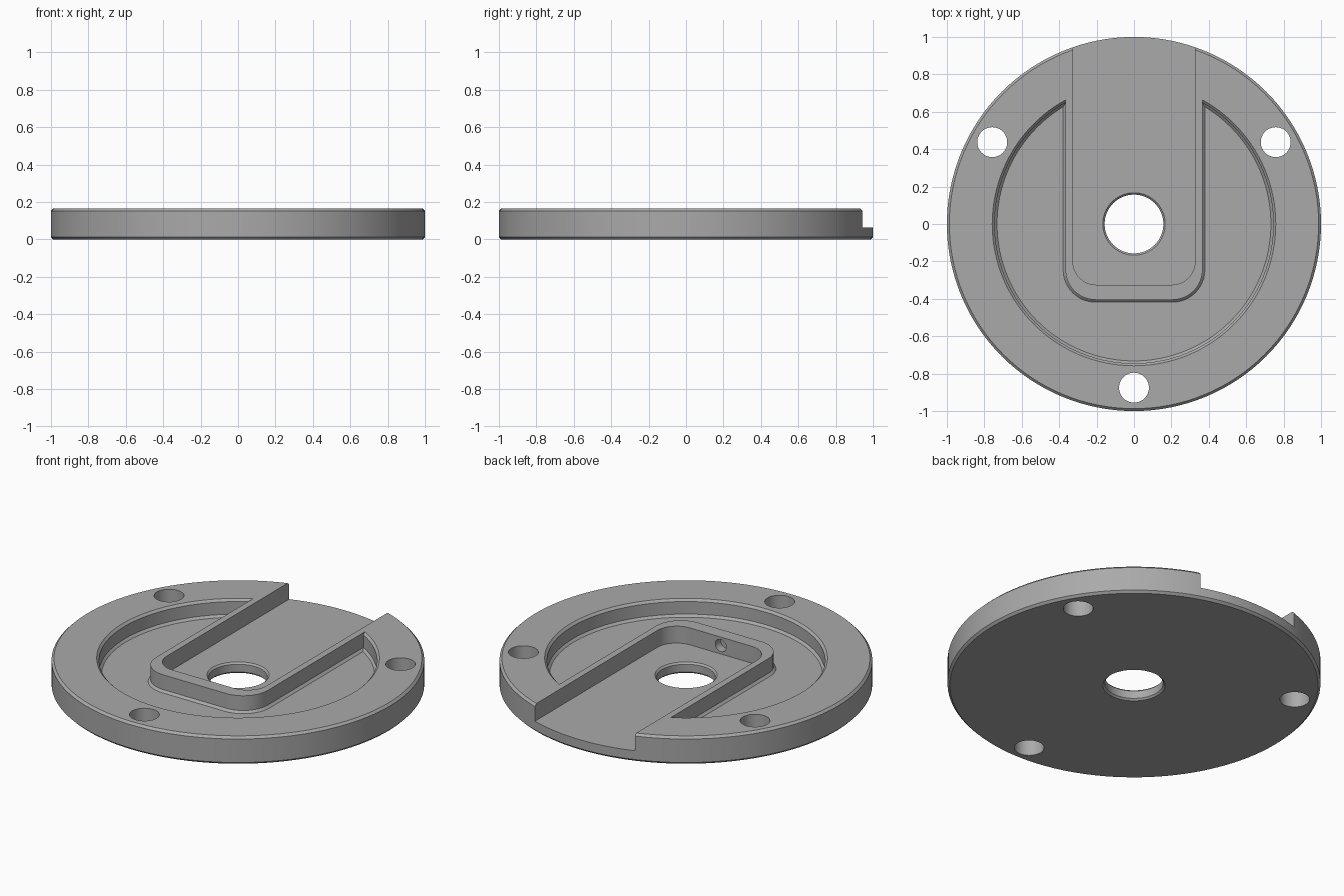
import bpy, bmesh
from math import sin, cos, pi, radians

cube = bpy.data.objects.get("Cube")
if cube:
    bpy.data.objects.remove(cube, do_unlink=True)

TOP, FLOOR, BEV = 0.165, 0.065, 0.013
SEGMENTS = 128

grey = bpy.data.materials.new("machined grey")
grey.use_nodes = True
GREY = (0.4, 0.4, 0.4, 1)
grey.diffuse_color = GREY
grey.node_tree.nodes["Principled BSDF"].inputs["Base Color"].default_value = GREY


def loft(name, rings):
    """Closed solid through a stack of equal-length point rings."""
    bm = bmesh.new()
    loops = [[bm.verts.new(p) for p in ring] for ring in rings]
    n = len(loops[0])
    for low, high in zip(loops, loops[1:]):
        for i in range(n):
            j = (i + 1) % n
            bm.faces.new((low[i], low[j], high[j], high[i]))
    bm.faces.new(loops[0][::-1])
    bm.faces.new(loops[-1])
    bmesh.ops.recalc_face_normals(bm, faces=bm.faces)
    mesh = bpy.data.meshes.new(name)
    bm.to_mesh(mesh)
    bm.free()
    mesh.materials.append(grey)
    obj = bpy.data.objects.new(name, mesh)
    bpy.context.collection.objects.link(obj)
    return obj


def turned(name, profile, x=0, y=0, segments=SEGMENTS):
    """Round solid from (radius, height) pairs."""
    angles = [2 * pi * i / segments for i in range(segments)]
    return loft(name, [[(x + r * cos(a), y + r * sin(a), z) for a in angles]
                       for r, z in profile])


def u_outline(half, front, radius, z, grow=0):
    """U shape, rounded at the front and running off the back of the disc."""
    points = [(half + grow, 1.3, z), (-half - grow, 1.3, z)]
    for side, start in ((-1, 180), (1, 270)):
        for i in range(13):
            a = radians(start + 90 * i / 12)
            points.append((side * (half - radius) + (radius + grow) * cos(a),
                           front + radius + (radius + grow) * sin(a), z))
    return points


def cut(target, cutter):
    """Subtract the cutter, bake the result and discard the cutter."""
    mod = target.modifiers.new("cut", "BOOLEAN")
    mod.operation, mod.solver, mod.object = "DIFFERENCE", "EXACT", cutter
    graph = bpy.context.evaluated_depsgraph_get()
    mesh = bpy.data.meshes.new_from_object(target.evaluated_get(graph))
    target.modifiers.remove(mod)
    target.data = mesh
    bpy.data.objects.remove(cutter, do_unlink=True)


# Disc with chamfered rims
plate = turned("base_plate", [(1 - BEV, 0), (1, BEV), (1, TOP - BEV), (1 - BEV, TOP)])

# Ring pocket, chamfered above and below, leaving the U-shaped wall standing
pocket = turned("pocket_cutter", [
    (0.745 - BEV, FLOOR), (0.745, FLOOR + BEV), (0.745, TOP - BEV),
    (0.745 + BEV, TOP), (0.745 + BEV, TOP + 0.1)])
wall = loft("wall_block", [
    u_outline(0.366, -0.405, 0.16, z, grow)
    for z, grow in ((0, BEV), (FLOOR, BEV), (FLOOR + BEV, 0), (TOP + 0.2, 0))])
cut(pocket, wall)
cut(plate, pocket)

# Open slot through the back of the rim
cut(plate, loft("slot_cutter", [u_outline(0.327, -0.325, 0.125, z)
                                for z in (FLOOR, TOP + 0.1)]))

# Centre bore with chamfered mouths
c = 0.01
cut(plate, turned("bore_cutter", [
    (0.157 + c, -0.1), (0.157 + c, 0), (0.157, c),
    (0.157, FLOOR - c), (0.157 + c, FLOOR), (0.157 + c, TOP)], segments=64))

# Three mounting holes
for angle in (30, 150, 270):
    a = radians(angle)
    cut(plate, turned("mount_cutter", [(0.08, -0.1), (0.08, 0.3)],
                      0.875 * cos(a), 0.875 * sin(a), 48))

# Blind hole in the front wall of the slot
ring = [2 * pi * i / 32 for i in range(32)]
cut(plate, loft("blind_hole_cutter", [
    [(0.036 * cos(a), y, 0.115 + 0.036 * sin(a)) for a in ring]
    for y in (-0.375, -0.2)]))

bpy.context.view_layer.objects.active = plate
plate.select_set(True)
bpy.ops.object.shade_smooth_by_angle(angle=radians(30))
